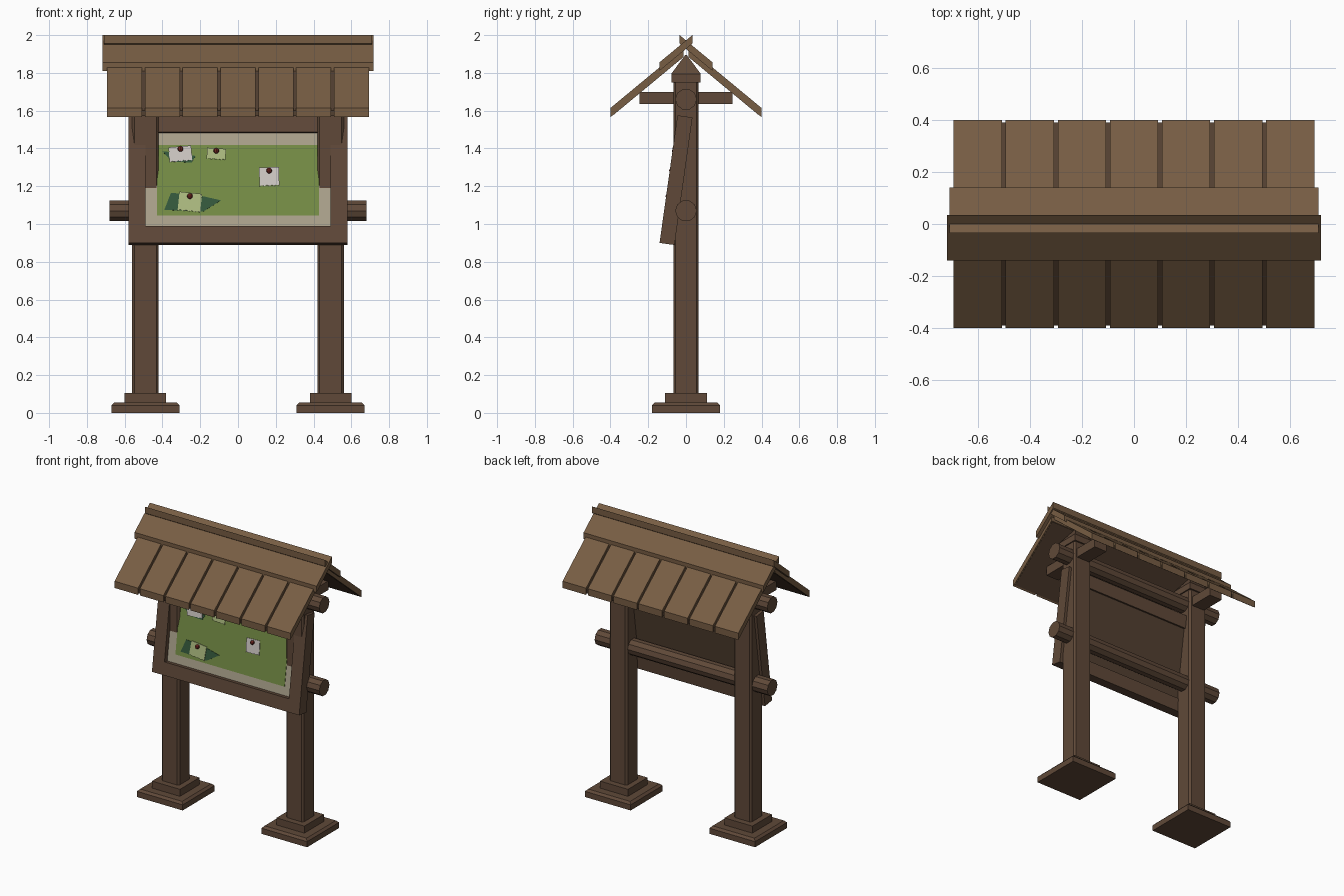
import bpy, bmesh, math
from mathutils import Matrix, Vector

if "Cube" in bpy.data.objects:
    bpy.data.objects.remove(bpy.data.objects["Cube"])


def material(name, rgb):
    m = bpy.data.materials.new(name)
    m.diffuse_color = (*rgb, 1)
    m.use_nodes = True
    m.node_tree.nodes["Principled BSDF"].inputs["Base Color"].default_value = m.diffuse_color
    return m


WOOD = material("post_wood", (0.115, 0.066, 0.040))
ROOF = material("roof_wood", (0.185, 0.110, 0.057))
DARK = material("dark_wood", (0.085, 0.050, 0.030))
BEIGE = material("beige_sheet", (0.42, 0.37, 0.27))
GREEN = material("green_cloth", (0.18, 0.27, 0.06))
LEAF = material("dark_green", (0.035, 0.10, 0.045))
PALE = material("pale_green_paper", (0.42, 0.50, 0.22))
WHITE = material("white_paper", (0.62, 0.58, 0.55))
RED = material("pin_red", (0.16, 0.02, 0.015))

# Tilted frame of the notice board: x across, y into the board, z up its face
TILT = math.radians(8)
BOARD = Matrix.Translation((0, -0.14, 0.90)) @ Matrix.Rotation(-TILT, 4, 'X')


def finish(name, bm, mat, matrix=None, bevel=0):
    bmesh.ops.recalc_face_normals(bm, faces=bm.faces)
    me = bpy.data.meshes.new(name)
    bm.to_mesh(me)
    bm.free()
    ob = bpy.data.objects.new(name, me)
    bpy.context.collection.objects.link(ob)
    me.materials.append(mat)
    if matrix is not None:
        ob.matrix_world = matrix
    if bevel:
        b = ob.modifiers.new("chamfer", 'BEVEL')
        b.width, b.segments = bevel, 1
    return ob


def box(name, lo, hi, mat, matrix=None, bevel=0):
    bm = bmesh.new()
    bmesh.ops.create_cube(bm, size=1)
    lo, hi = Vector(lo), Vector(hi)
    for v in bm.verts:
        v.co = (lo + hi) / 2 + Vector(a * b for a, b in zip(v.co, hi - lo))
    return finish(name, bm, mat, matrix, bevel)


def prism(name, pts, offset, mat, matrix=None):
    """Extrude a flat outline along the offset vector."""
    bm = bmesh.new()
    f = bm.faces.new([bm.verts.new(p) for p in pts])
    r = bmesh.ops.extrude_face_region(bm, geom=[f])
    bmesh.ops.translate(bm, vec=offset, verts=[v for v in r["geom"] if isinstance(v, bmesh.types.BMVert)])
    return finish(name, bm, mat, matrix)


def square_stack(name, x, rings, mat):
    """Loft square rings given as (half width, height)."""
    bm = bmesh.new()
    loops = [[bm.verts.new((x + sx * h, sy * h, z)) for sx, sy in ((-1, -1), (1, -1), (1, 1), (-1, 1))]
             for h, z in rings]
    for a, b in zip(loops, loops[1:]):
        for i in range(4):
            j = (i + 1) % 4
            bm.faces.new((a[i], a[j], b[j], b[i]))
    bm.faces.new(loops[0])
    bm.faces.new(loops[-1])
    return finish(name, bm, mat)


# Posts with stepped feet, pointed caps and roof-bearing arms
for side, s in (("left", -1), ("right", 1)):
    x = 0.49 * s
    square_stack(side + "_foot", x, [(0.18, 0), (0.18, 0.04), (0.165, 0.055), (0.11, 0.055), (0.11, 0.105)], WOOD)
    box(side + "_post", (x - 0.07, -0.067, 0.09), (x + 0.07, 0.067, 1.77), WOOD, bevel=0.012)
    square_stack(side + "_post_cap", x, [(0.078, 1.75), (0.078, 1.795), (0.004, 1.895)], WOOD)
    box(side + "_roof_arm", (x - 0.05, -0.245, 1.635), (x + 0.05, 0.245, 1.70), WOOD)

# Round cross poles
for name, z in (("lower_pole", 1.07), ("upper_pole", 1.66)):
    bm = bmesh.new()
    bmesh.ops.create_cone(bm, cap_ends=True, segments=10, radius1=0.057, radius2=0.057, depth=1.36)
    finish(name, bm, WOOD, Matrix.Translation((0, 0, z)) @ Matrix.Rotation(math.pi / 2, 4, 'Y'))

# Roof: planks over an underlay, with crossing ridge boards
SLOPE = 0.827


def roof_slab(name, x0, x1, s, y_top, y_low, ridge, thick, mat):
    ys = [(y_top, 0), (y_low, 0), (y_low, thick), (y_top, thick)]
    prism(name, [(x0, s * y, ridge - SLOPE * y - t) for y, t in ys], (x1 - x0, 0, 0), mat)


for side, s in (("front", -1), ("back", 1)):
    for i in range(7):
        x = (i - 3) * 0.2
        roof_slab(f"{side}_roof_plank_{i + 1}", x - 0.0925, x + 0.0925, s, 0.012, 0.40, 1.945, 0.048, ROOF)
    roof_slab(side + "_roof_underlay", -0.685, 0.685, s, 0.014, 0.39, 1.923, 0.028, DARK)
    w = 0.717 if s < 0 else 0.709
    roof_slab(side + "_ridge_board", -w, w, s, -0.034, 0.14, 1.972, 0.045, ROOF)

# Board frame
H, T = 0.682, 0.08
box("frame_bottom", (-0.58, 0, 0), (0.58, T, 0.09), WOOD, BOARD)
box("frame_top", (-0.58, 0, H - 0.09), (0.58, T, H), WOOD, BOARD)
for side, s in (("left", -1), ("right", 1)):
    xs = sorted((0.49 * s, 0.58 * s))
    box(side + "_frame_side", (xs[0], 0, 0.09), (xs[1], T, H - 0.09), WOOD, BOARD)

# Board backing, sheet and cloth
box("board_backing", (-0.49, 0.036, 0.09), (0.49, 0.066, H - 0.09), DARK, BOARD)
box("board_sheet", (-0.49, 0.032, 0.09), (0.49, 0.036, H - 0.09), BEIGE, BOARD)
box("board_cloth", (-0.43, 0.029, 0.15), (0.43, 0.033, 0.528), GREEN, BOARD)


def up(z):
    return (z - 0.90) / math.cos(TILT) + 0.004


# Dark scraps behind two of the notes
scraps = [[(-0.40, 1.385), (-0.31, 1.375), (-0.225, 1.36), (-0.245, 1.325), (-0.35, 1.33)],
          [(-0.39, 1.075), (-0.355, 1.165), (-0.20, 1.15), (-0.09, 1.125), (-0.185, 1.065)]]
for i, pts in enumerate(scraps):
    prism(f"scrap_{i + 1}", [(x, 0.026, up(z)) for x, z in pts], (0, 0.004, 0), LEAF, BOARD)

# Notes with ragged lower edges, each held by a round pin
notes = [(-0.305, 1.37, 0.12, 0.08, 5, WHITE, 1.395), (-0.115, 1.37, 0.10, 0.06, -4, PALE, 1.385),
         (0.165, 1.25, 0.105, 0.10, 2, WHITE, 1.28), (-0.255, 1.115, 0.12, 0.10, -6, PALE, 1.145)]
for i, (x, z, w, h, ang, mat, pin) in enumerate(notes):
    a = math.radians(ang)
    edge = [(-w / 2 + w * k / 8, -h / 2 + (0.005 if k % 2 else 0)) for k in range(9)]
    outline = edge + [(w / 2, h / 2), (-w / 2, h / 2)]
    pts = [(x + u * math.cos(a) - v * math.sin(a), 0.021, up(z) + u * math.sin(a) + v * math.cos(a))
           for u, v in outline]
    prism(f"note_{i + 1}", pts, (0, 0.004, 0), mat, BOARD)
    bm = bmesh.new()
    bmesh.ops.create_uvsphere(bm, u_segments=8, v_segments=6, radius=0.015)
    finish(f"pin_{i + 1}", bm, RED, BOARD @ Matrix.Translation((x, 0.012, up(pin))))
